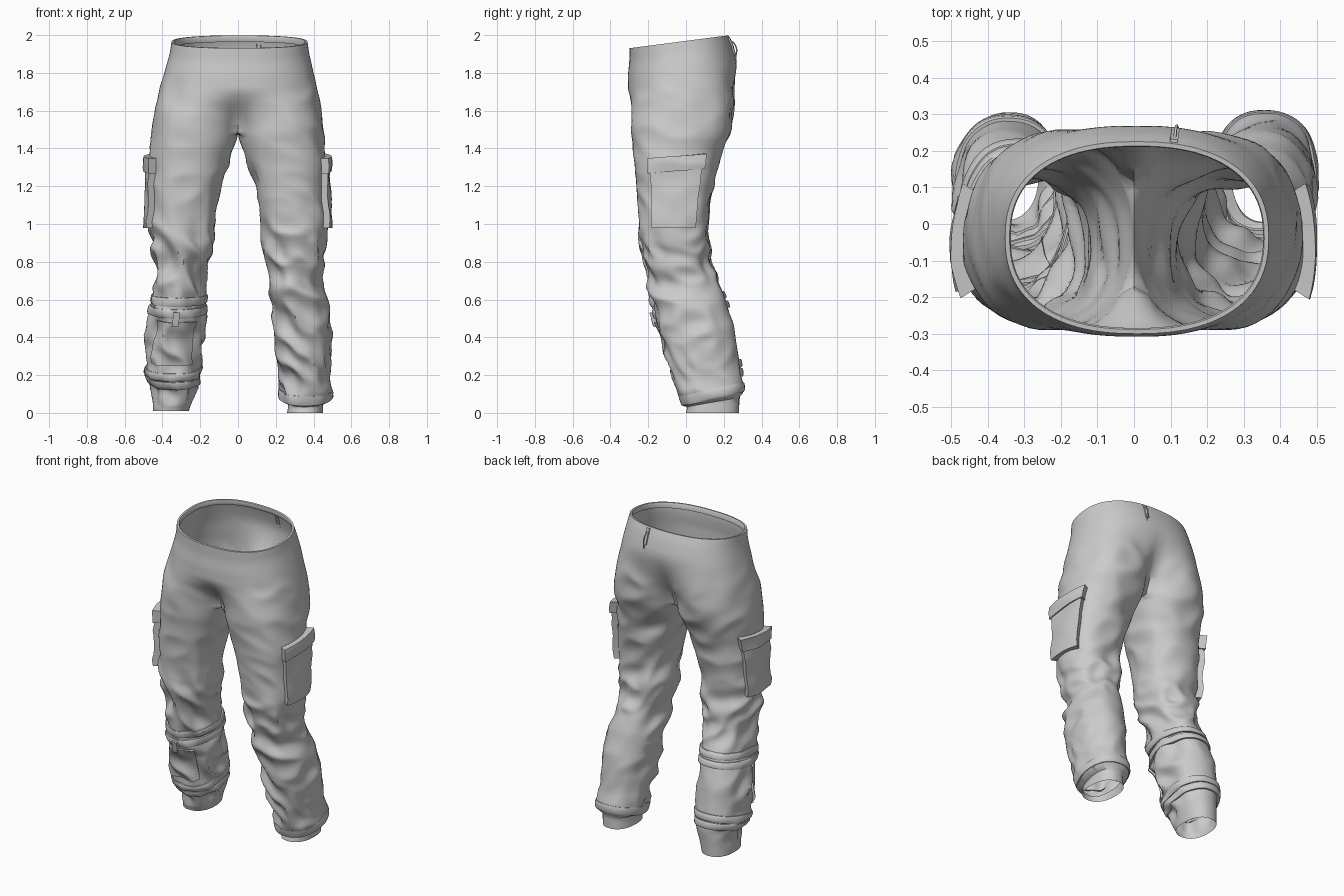
import bpy, bmesh, math
from mathutils import Vector, noise

if "Cube" in bpy.data.objects:
    bpy.data.objects.remove(bpy.data.objects["Cube"])

CROTCH = 1.48
# Leg profiles: z, inner x, outer x, front y, back y
UPPER = [(1.965, 0, .36, -.30, .225), (1.9, 0, .37, -.30, .25), (1.8, 0, .395, -.308, .273),
         (1.65, 0, .43, -.308, .268), (1.48, 0, .455, -.285, .23), (1.35, .04, .465, -.275, .18),
         (1.2, .09, .467, -.26, .145), (1.0, .125, .47, -.245, .115)]
PLAIN = [(.9, .13, .455, -.24, .12), (.8, .155, .445, -.205, .125), (.7, .18, .435, -.205, .16),
         (.6, .18, .47, -.165, .20), (.45, .195, .485, -.125, .245), (.3, .21, .485, -.085, .27),
         (.2, .23, .48, -.05, .285), (.1, .22, .495, -.02, .305), (.07, .225, .49, -.015, .30),
         (.055, .265, .45, .005, .28), (0, .26, .45, 0, .28)]
STRAPPED = [(.9, .13, .465, -.24, .12), (.8, .155, .435, -.205, .125), (.7, .175, .44, -.19, .16),
            (.55, .185, .455, -.155, .215), (.42, .185, .49, -.115, .25), (.3, .195, .475, -.075, .27),
            (.2, .215, .475, -.045, .285), (.13, .225, .45, -.01, .29), (.01, .26, .45, .01, .28)]
PROFILE = {1: UPPER + PLAIN, -1: UPPER + STRAPPED}


def lin(a, b, n):
    return [a + (b - a) * i / (n - 1) for i in range(n)]


def smooth(a, b, x):
    t = max(0, min(1, (x - a) / (b - a)))
    return t * t * (3 - 2 * t)


def sample(rows, z):
    """Smooth interpolation of a profile at height z."""
    i = 0
    while i < len(rows) - 2 and rows[i + 1][0] > z:
        i += 1
    a, b = rows[i], rows[i + 1]
    p, q = rows[max(i - 1, 0)], rows[min(i + 2, len(rows) - 1)]
    h = b[0] - a[0]
    t = max(0, min(1, (z - a[0]) / h))
    out = []
    for k in range(1, 5):
        m0 = (b[k] - p[k]) / (b[0] - p[0]) * h
        m1 = (q[k] - a[k]) / (q[0] - a[0]) * h
        d = b[k] - a[k]
        m0 = max(-2 * abs(d), min(2 * abs(d), m0))
        m1 = max(-2 * abs(d), min(2 * abs(d), m1))
        out.append(a[k] + d * t * t * (3 - 2 * t) + m0 * (t**3 - 2*t*t + t) + m1 * (t**3 - t*t))
    return out


def power(c, p):
    return math.copysign(abs(c) ** (2 / p), c)


def surface(side, u, z, off=0, fold=1):
    """Point on the trousers: u=-1 front seam, 0 outer side, 1 back seam."""
    xi, xo, yf, yb = sample(PROFILE[side], z)
    cy, ry = (yf + yb) / 2, (yb - yf) / 2
    w = 1 - smooth(CROTCH, 1.74 + .11 * smooth(-.5, .5, u), z)
    th, tt = math.radians(150 * u), math.radians(90 * u)
    leg = Vector(((xi + xo) / 2 + (xo - xi) / 2 * power(math.cos(th), 2.3), ry * power(math.sin(th), 2.3)))
    torso = Vector((xo * power(math.cos(tt), 2.35), ry * power(math.sin(tt), 2.35)))
    p = torso.lerp(leg, w)
    d = Vector((math.cos(tt), math.sin(tt))).lerp(Vector((math.cos(th), math.sin(th))), w)
    d.normalize()
    # Cloth folds, strongest below the knee
    amp = .007 + .018 * (1 - smooth(.9, 1.06, z)) + .007 * smooth(.3, .8, u) * smooth(1.1, 1.3, z)
    amp *= (1 - min(1, abs(u)) ** 4 * smooth(1.2, CROTCH, z)) * (1 - smooth(1.6, 1.85, z))
    s, c = math.sin(th), math.cos(th)
    amp *= fold * smooth(.03, .15, z) * (1 - .8 * smooth(.1, .8, s) * (1 - smooth(.6, .75, z)))
    n = noise.noise(Vector((c * 1.1 + 7 * side, s * 1.1, z * 6.5 + .5 * math.sin(th + side))))
    n2 = noise.noise(Vector((c * 1.5 + 3, s * 1.5, z * 10 + 9 * side)))
    p += d * (off + amp * (.8 - 3 * math.sqrt(n * n + .004) + .5 * n2))
    if z >= CROTCH - 1e-6 and abs(u) >= 1 - 1e-6:
        p.x = 0
    # Sloping waist and sloping hems
    z += .13 * (p.y + cy + .035) * smooth(1.6, 1.93, z)
    z += .22 * p.y * smooth(.0, .08, z) * (1 - smooth(.3, .9, z))
    return Vector((side * p.x + .008 * smooth(1.6, 1.95, z), p.y + cy, z))


def finish(name, bm):
    bmesh.ops.remove_doubles(bm, verts=bm.verts, dist=.0004)
    bmesh.ops.recalc_face_normals(bm, faces=bm.faces)
    me = bpy.data.meshes.new(name)
    bm.to_mesh(me)
    bm.free()
    ob = bpy.data.objects.new(name, me)
    bpy.context.collection.objects.link(ob)
    bpy.ops.object.select_all(action='DESELECT')
    ob.select_set(True)
    bpy.context.view_layer.objects.active = ob
    bpy.ops.object.shade_smooth_by_angle(angle=math.radians(50))
    return ob


def skin(bm, rows, closed=False):
    vs = [[bm.verts.new(p) for p in r] for r in rows]
    n = len(rows[0])
    for a, b in zip(vs, vs[1:]):
        for i in range(n if closed else n - 1):
            j = (i + 1) % n
            bm.faces.new((a[i], a[j], b[j], b[i]))


# Trousers: seat and both legs, with a folded rim at waist and hems
bm = bmesh.new()
outer, inner = lin(-1, 1, 47), lin(1, 1.4, 11)[1:-1]
for side in (1, -1):
    seat = [(1.93, -.016), (1.96, -.016), (1.965, -.012)] + [(z, 0) for z in lin(1.965, CROTCH, 36)]
    skin(bm, [[surface(side, u, z, o) for u in outer] for z, o in seat])
    low = PROFILE[side][-1][0]
    leg = [(z, 0) for z in lin(CROTCH, low, 106)]
    rows = [[surface(side, u, z, o) for u in outer + inner] for z, o in leg]
    for p in rows[0]:
        if abs(p.x) < .03 and abs(p.y) < .2:
            p.x = 0
    skin(bm, rows, True)
finish("trousers", bm)


def patch(name, side, u0, u1, z0, z1, off, flare=0, slope=0, nu=14, nz=10, fold=1):
    """Raised cloth panel that follows the trousers, with tucked edges."""
    us, zs = lin(u0, u1, nu), lin(z0, z1, nz)
    us, zs = [us[0]] + us + [us[-1]], [zs[0]] + zs + [zs[-1]]
    rows = []
    for j, z in enumerate(zs):
        row = []
        for i, u in enumerate(us):
            edge = i in (0, len(us) - 1) or j in (0, len(zs) - 1)
            v = 2 * (u - u0) / (u1 - u0) - 1
            row.append(surface(side, u, z + slope * v, -.004 if edge else off + flare * v * v, fold))
        rows.append(row)
    bm = bmesh.new()
    skin(bm, rows)
    return finish(name, bm)


def strap(name, side, z, h, off):
    """Closed band around one leg."""
    us = lin(-1.2, 1.2, 61)[:-1]
    prof = [(-.5, -.005), (-.5, off * .7), (-.3, off), (.3, off), (.5, off * .7), (.5, -.005)]
    bm = bmesh.new()
    skin(bm, [[surface(side, u, z + h * t, o, .6) for u in us] for t, o in prof], True)
    return finish(name, bm)


# Cargo pockets with flaps
for side, word in ((1, "right"), (-1, "left")):
    patch(word + "_cargo_pocket", side, -.2, .2, .98, 1.33, .024, .014)
    patch(word + "_pocket_flap", side, -.215, .215, 1.28, 1.36, .033, .014, .012)

# Straps and knee pad on one leg
for i, z in enumerate((.605, .55, .225, .178)):
    strap("leg_strap_%d" % (i + 1), -1, z, .042, .014)
patch("knee_pad", -1, -.85, -.28, .29, .51, .012, 0, 0, 24, 18)
patch("knee_buckle", -1, -.62, -.56, .49, .56, .022, 0, 0, 5, 8)
# Turned hem on the other leg
strap("hem_roll", 1, .1, .05, .007)

# Belt loop and cord at the back
patch("belt_loop", 1, .84, .875, 1.86, 1.955, .008, 0, 0, 4, 8)
cu = bpy.data.curves.new("waist_cord", 'CURVE')
cu.dimensions, cu.bevel_depth, cu.bevel_resolution = '3D', .004, 1
sp = cu.splines.new('BEZIER')
pts = [(.11, .22, 1.985), (.115, .264, 1.94), (.12, .262, 1.87)]
sp.bezier_points.add(2)
for b, p in zip(sp.bezier_points, pts):
    b.co, b.handle_left_type, b.handle_right_type = p, 'AUTO', 'AUTO'
bpy.context.collection.objects.link(bpy.data.objects.new("waist_cord", cu))
